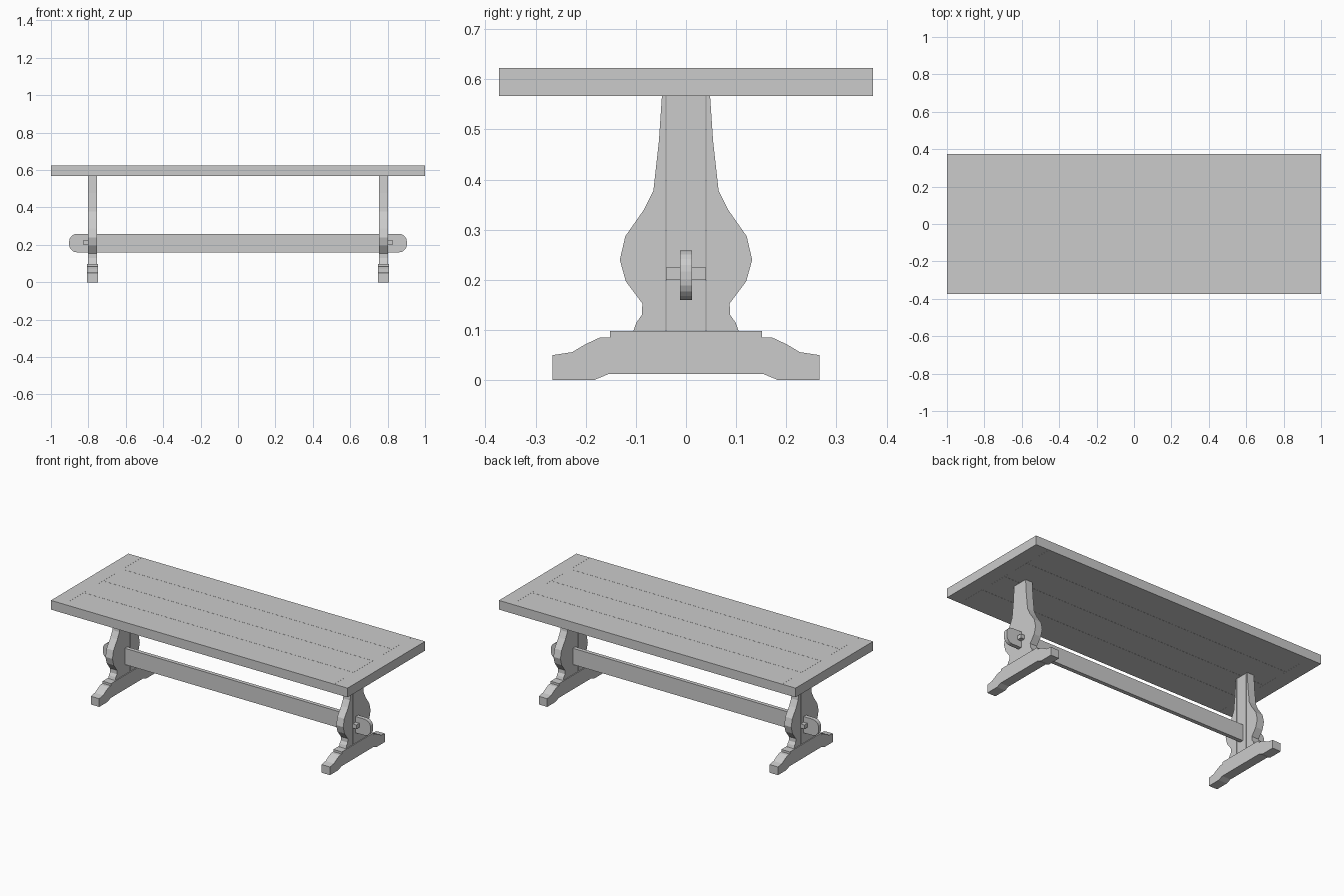
import bpy, bmesh
from math import sin, cos, pi

if "Cube" in bpy.data.objects:
    bpy.data.objects.remove(bpy.data.objects["Cube"])


def mesh_object(name, bm):
    bmesh.ops.recalc_face_normals(bm, faces=bm.faces)
    mesh = bpy.data.meshes.new(name)
    bm.to_mesh(mesh)
    bm.free()
    obj = bpy.data.objects.new(name, mesh)
    bpy.context.collection.objects.link(obj)
    return obj


def prism(name, points, axis, lo, hi):
    """Extrude a 2D outline along x (points are y,z) or y (points are x,z)."""
    place = (lambda p, d: (d, p[0], p[1])) if axis == 'x' else (lambda p, d: (p[0], d, p[1]))
    bm = bmesh.new()
    face = bm.faces.new([bm.verts.new(place(p, lo)) for p in points])
    ext = bmesh.ops.extrude_face_region(bm, geom=[face])
    verts = [v for v in ext['geom'] if isinstance(v, bmesh.types.BMVert)]
    shift = (hi - lo, 0, 0) if axis == 'x' else (0, hi - lo, 0)
    bmesh.ops.translate(bm, verts=verts, vec=shift)
    return mesh_object(name, bm)


def box(name, x0, x1, y0, y1, z0, z1):
    return prism(name, [(y0, z0), (y1, z0), (y1, z1), (y0, z1)], 'x', x0, x1)


# Table top: four long planks between two end boards
TOP_Z0, TOP_Z1, HALF_W, END_X = 0.567, 0.623, 0.373, 0.91
SEAM = 0.0005
plank_w = HALF_W * 2 / 4
for i in range(4):
    y = -HALF_W + i * plank_w
    box(f"top_plank_{i + 1}", -END_X + SEAM, END_X - SEAM,
        y + (SEAM if i > 0 else 0), y + plank_w - (SEAM if i < 3 else 0), TOP_Z0, TOP_Z1)
box("top_end_board_left", -1, -END_X, -HALF_W, HALF_W, TOP_Z0, TOP_Z1)
box("top_end_board_right", END_X, 1, -HALF_W, HALF_W, TOP_Z0, TOP_Z1)

# Half outlines (y, z) of the shaped leg side and the foot
FOOT_TOP = 0.098
leg_half = [(0.041, FOOT_TOP), (0.105, FOOT_TOP), (0.099, 0.115), (0.088, 0.13), (0.087, 0.153),
            (0.12, 0.197), (0.132, 0.24), (0.121, 0.287), (0.084, 0.34), (0.065, 0.378),
            (0.054, 0.477), (0.048, TOP_Z0), (0.041, TOP_Z0)]
foot_half = [(0.155, 0.012), (0.184, 0), (0.266, 0), (0.266, 0.05), (0.227, 0.056), (0.2, 0.072),
             (0.172, 0.085), (0.152, 0.085), (0.152, FOOT_TOP)]


def mirrored(points):
    return [(-y, z) for y, z in points]


# Trestles: foot, centre post, two shaped cheeks and a locking pin
for side, s in (("left", -1), ("right", 1)):
    cx = s * 0.778
    prism(f"foot_{side}", foot_half + mirrored(foot_half)[::-1], 'x', cx - 0.0285, cx + 0.0285)
    box(f"post_{side}", cx - 0.0235, cx + 0.0235, -0.039, 0.039, FOOT_TOP, TOP_Z0)
    prism(f"cheek_back_{side}", leg_half, 'x', cx - 0.0235, cx + 0.0235)
    prism(f"cheek_front_{side}", mirrored(leg_half), 'x', cx - 0.0235, cx + 0.0235)
    px = cx + s * 0.037
    box(f"locking_pin_{side}", px - 0.012, px + 0.012, -0.04, 0.04, 0.2, 0.225)

# Stretcher running through both posts, with rounded ends
X, Z0, Z1, R, N = 0.903, 0.16, 0.259, 0.042, 5
outline = []
for cx, cz, start in ((X - R, Z0 + R, -pi / 2), (X - R, Z1 - R, 0),
                      (R - X, Z1 - R, pi / 2), (R - X, Z0 + R, pi)):
    for k in range(N + 1):
        a = start + k * pi / 2 / N
        outline.append((cx + R * cos(a), cz + R * sin(a)))
prism("stretcher", outline, 'y', -0.012, 0.012)
